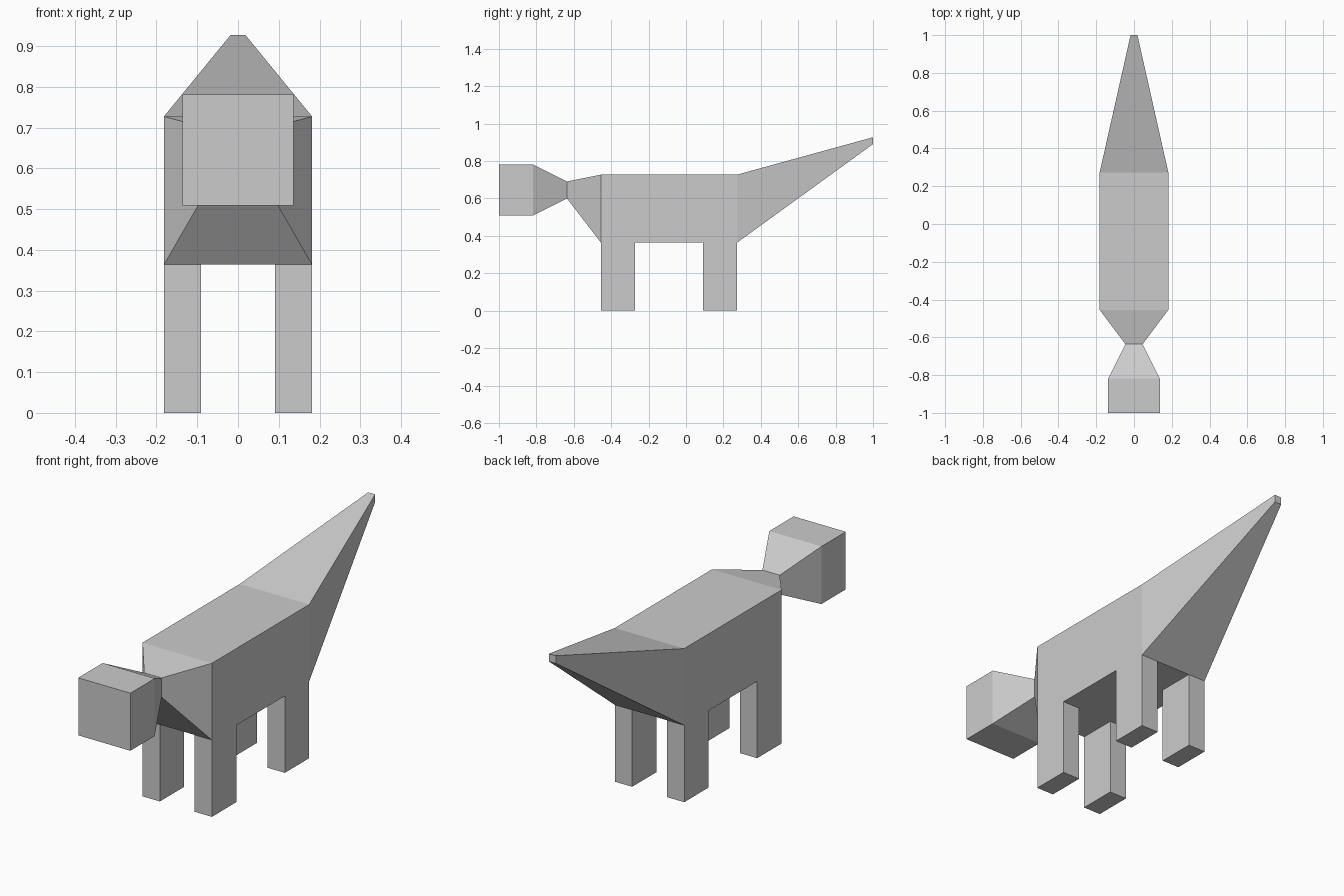
import bpy, bmesh

if "Cube" in bpy.data.objects:
    bpy.data.objects.remove(bpy.data.objects["Cube"])

U = 1 / 11  # modelling grid unit


def make_object(name, bm):
    bmesh.ops.recalc_face_normals(bm, faces=bm.faces)
    mesh = bpy.data.meshes.new(name)
    bm.to_mesh(mesh)
    bm.free()
    obj = bpy.data.objects.new(name, mesh)
    bpy.context.collection.objects.link(obj)
    return obj


def loft(name, sections):
    """Skin rectangular sections (y, half width, z low, z high), in grid units."""
    bm = bmesh.new()
    rings = []
    for y, w, lo, hi in sections:
        corners = [(-w, lo), (w, lo), (w, hi), (-w, hi)]
        rings.append([bm.verts.new((x * U, y * U, z * U)) for x, z in corners])
    for a, b in zip(rings, rings[1:]):
        for i in range(4):
            j = (i + 1) % 4
            bm.faces.new((a[i], a[j], b[j], b[i]))
    bm.faces.new(rings[0])
    bm.faces.new(rings[-1])
    return make_object(name, bm)


# Head, pinched neck, torso and tail as one continuous skin
loft("body", [
    (-11, 1.5, 5.6, 8.6),     # face
    (-9, 1.5, 5.6, 8.6),      # back of head
    (-7, 0.5, 6.6, 7.6),      # neck
    (-5, 2, 4, 8),            # chest
    (3, 2, 4, 8),             # hips
    (11, 0.2, 9.8, 10.2),     # tail tip
])


# Legs: open-topped blocks under the belly, mirrored left to right
def leg_pair(name, y_front):
    bm = bmesh.new()
    bmesh.ops.create_cube(bm, size=1)
    for v in bm.verts:
        v.co = ((v.co.x + 1.5) * U, (y_front + 1 + v.co.y * 2) * U, (v.co.z + 0.5) * 4 * U)
    bm.normal_update()
    top = [f for f in bm.faces if f.normal.z > 0.5]
    bmesh.ops.delete(bm, geom=top, context='FACES_ONLY')
    obj = make_object(name, bm)
    mirror = obj.modifiers.new("Mirror", 'MIRROR')
    mirror.use_axis[0] = True
    mirror.use_mirror_merge = False


leg_pair("front_legs", -5)
leg_pair("back_legs", 1)
